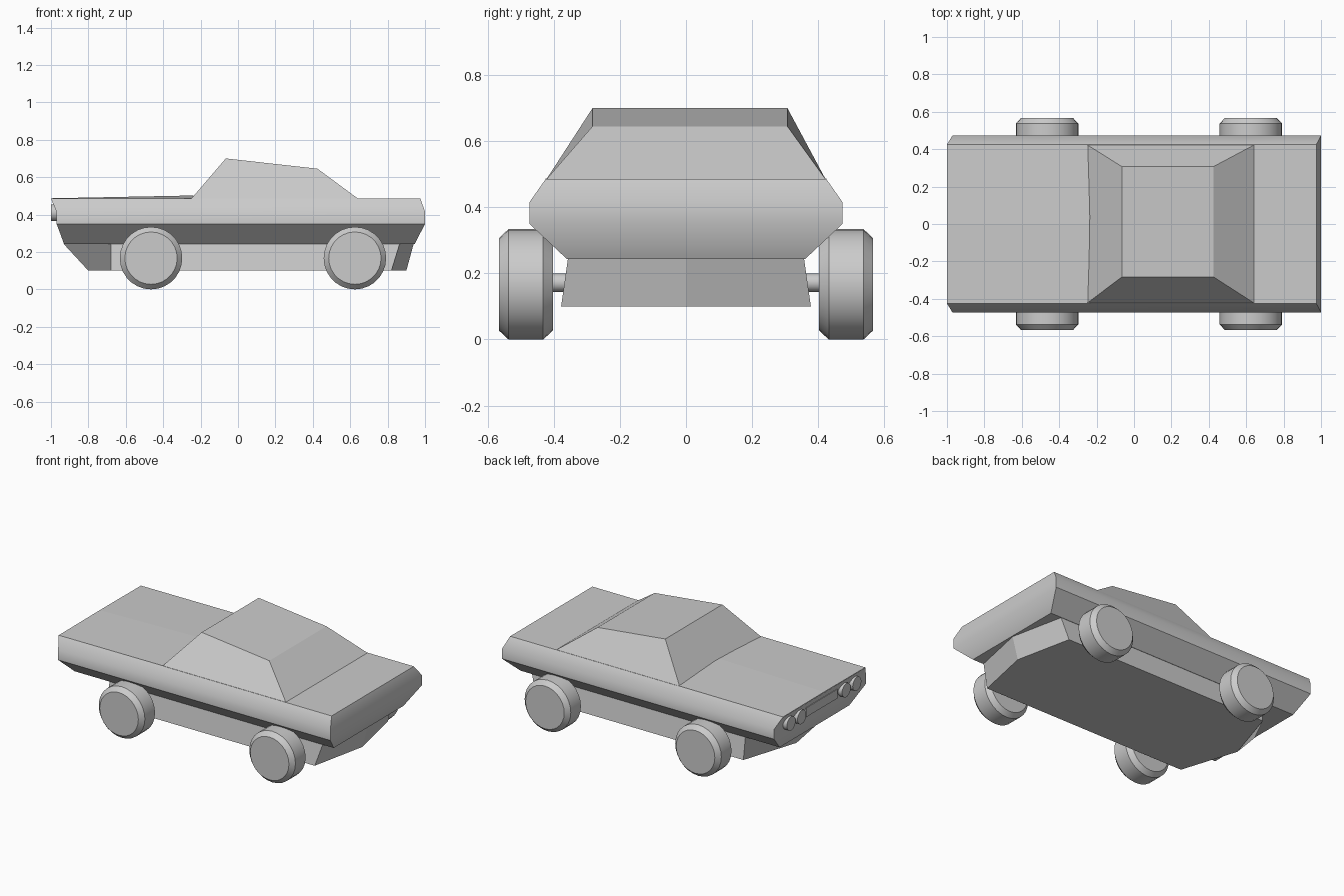
import bpy, bmesh
from math import sin, cos, pi, radians

if "Cube" in bpy.data.objects:
    bpy.data.objects.remove(bpy.data.objects["Cube"])


def loft(name, rings, smooth=None):
    """Skin equal-length rings of points and cap both ends."""
    bm = bmesh.new()
    vs = [[bm.verts.new(p) for p in ring] for ring in rings]
    n = len(vs[0])
    for a, b in zip(vs, vs[1:]):
        for i in range(n):
            j = (i + 1) % n
            bm.faces.new((a[i], a[j], b[j], b[i]))
    bm.faces.new(vs[0])
    bm.faces.new(vs[-1])
    bmesh.ops.recalc_face_normals(bm, faces=bm.faces)
    me = bpy.data.meshes.new(name)
    bm.to_mesh(me)
    bm.free()
    ob = bpy.data.objects.new(name, me)
    bpy.context.collection.objects.link(ob)
    if smooth:
        bpy.ops.object.select_all(action='DESELECT')
        ob.select_set(True)
        bpy.context.view_layer.objects.active = ob
        bpy.ops.object.shade_smooth_by_angle(angle=radians(smooth))
    return ob


def rect(x0, x1, y, z, z1=None, yc=0.0):
    z1 = z if z1 is None else z1
    return [(x0, yc - y, z), (x1, yc - y, z1), (x1, yc + y, z1), (x0, yc + y, z)]


def turned(name, axis, c, profile, n=28):
    """Round part along x or y from (position, radius) pairs."""
    rings = []
    for t, r in profile:
        ring = []
        for i in range(n):
            u, v = r * cos(2 * pi * i / n), r * sin(2 * pi * i / n)
            ring.append((t, c[0] + u, c[1] + v) if axis == 'x' else (c[0] + u, t, c[1] + v))
        rings.append(ring)
    return loft(name, rings, 30)


# Body shell: stacked outlines from sill to shoulder
loft("body", [rect(-0.93, 0.945, 0.36, 0.243),
              rect(-0.97, 1.0, 0.474, 0.35),
              rect(-0.97, 1.0, 0.474, 0.415),
              rect(-1.0, 0.975, 0.425, 0.485)], 40)

# Crowned hood, rising towards the windscreen
loft("hood", [[(-1, -0.425, 0.48), (-1, 0.425, 0.48), (-1, 0.425, 0.485), (-1, 0, 0.487), (-1, -0.425, 0.485)],
              [(-0.2, -0.425, 0.48), (-0.2, 0.425, 0.48), (-0.24, 0.425, 0.487), (-0.24, 0, 0.502), (-0.24, -0.425, 0.487)]])

# Cabin with sloping roof
loft("cabin", [rect(-0.25, 0.643, 0.423, 0.484),
               rect(-0.065, 0.425, 0.295, 0.70, 0.645, 0.012)])


# Lower chassis with pointed nose and tail
def chassis_ring(z, nose, shoulder, tail_side, tail, y):
    return [(nose, 0, z), (shoulder, -y, z), (tail_side, -y, z),
            (tail, 0, z), (tail_side, y, z), (shoulder, y, z)]


loft("chassis", [chassis_ring(0.10, -0.80, -0.68, 0.82, 0.90, 0.378),
                 chassis_ring(0.246, -0.935, -0.68, 0.865, 0.94, 0.357)])

# Axles and wheels
for x, end in ((-0.465, "front"), (0.625, "rear")):
    turned(end + "_axle", 'y', (x, 0.172), [(-0.42, 0.028), (0.42, 0.028)], 16)
    for s, side in ((-1, "right"), (1, "left")):
        turned(f"{end}_wheel_{side}", 'y', (x, 0.167),
               [(s * 0.403, 0.14), (s * 0.432, 0.167), (s * 0.537, 0.167), (s * 0.566, 0.14)])

# Headlights and grille
for i, y in enumerate((-0.34, -0.23, 0.23, 0.34)):
    turned(f"headlight_{i + 1}", 'x', (y, 0.41), [(-0.96, 0.045), (-1.0, 0.045)], 20)
loft("grille", [[(x, -0.16, 0.38), (x, 0.16, 0.38), (x, 0.16, 0.44), (x, -0.16, 0.44)]
                for x in (-0.96, -0.985)])
